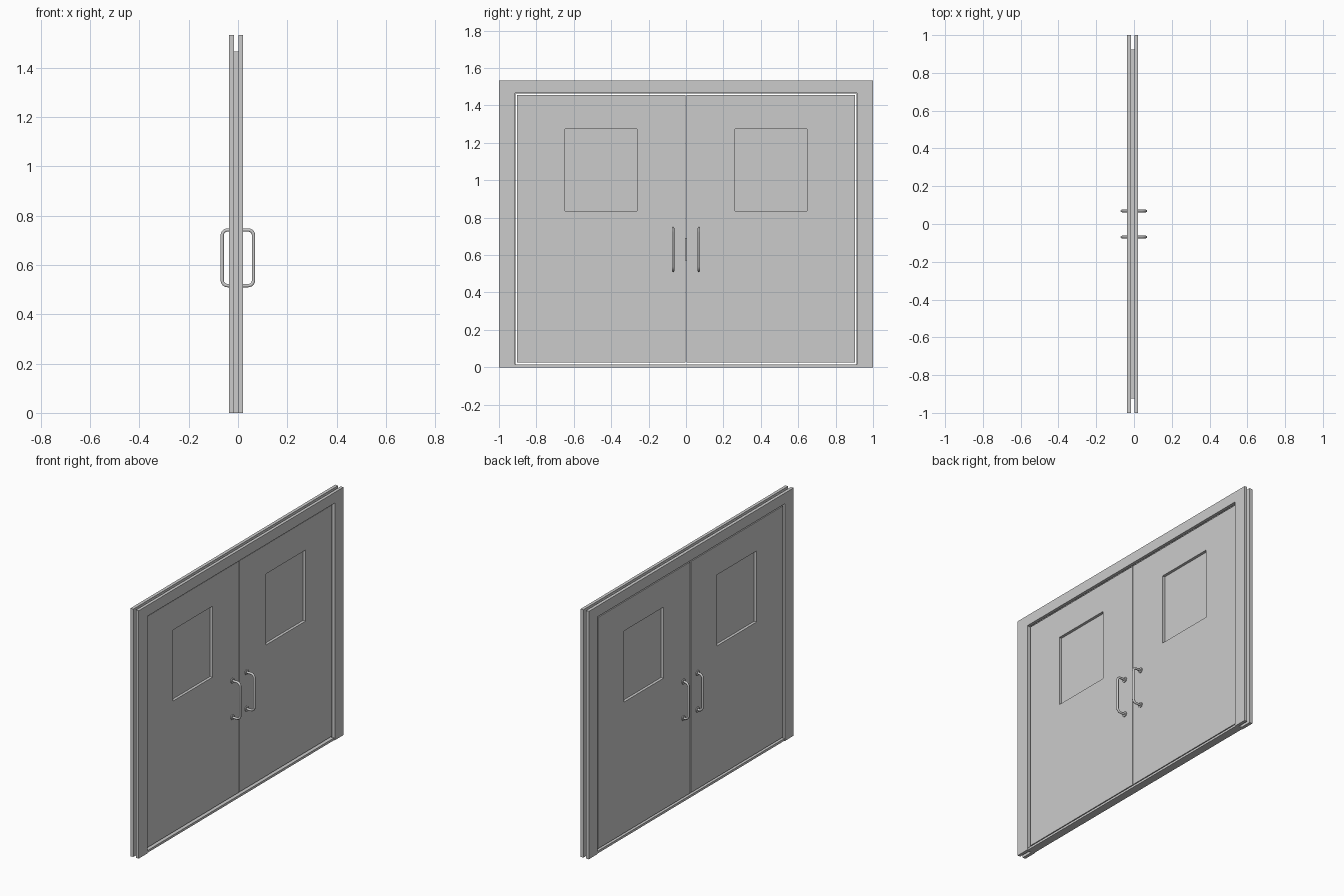
import bpy, bmesh, math

if "Cube" in bpy.data.objects:
    bpy.data.objects.remove(bpy.data.objects["Cube"])


def finish(name, bm):
    bmesh.ops.recalc_face_normals(bm, faces=bm.faces)
    me = bpy.data.meshes.new(name)
    bm.to_mesh(me)
    bm.free()
    ob = bpy.data.objects.new(name, me)
    bpy.context.collection.objects.link(ob)
    return ob


def extrude_x(bm, faces, depth):
    ext = bmesh.ops.extrude_face_region(bm, geom=faces)
    verts = [v for v in ext["geom"] if isinstance(v, bmesh.types.BMVert)]
    bmesh.ops.translate(bm, verts=verts, vec=(depth, 0, 0))


def profile(name, pts, x0, x1):
    # flat (y, z) outline given thickness along x
    bm = bmesh.new()
    f = bm.faces.new([bm.verts.new((x0, y, z)) for y, z in pts])
    extrude_x(bm, [f], x1 - x0)
    return finish(name, bm)


def rect(y0, y1, z0, z1):
    return [(y0, z0), (y1, z0), (y1, z1), (y0, z1)]


def arch(w, h, inner_w, inner_h):
    return [(-w, 0), (-w, h), (w, h), (w, 0),
            (inner_w, 0), (inner_w, inner_h), (-inner_w, inner_h), (-inner_w, 0)]


def framed_panel(name, outer, inner, x0, x1):
    # panel with a rectangular opening
    bm = bmesh.new()
    a = [bm.verts.new((x0, y, z)) for y, z in outer]
    b = [bm.verts.new((x0, y, z)) for y, z in inner]
    fs = [bm.faces.new((a[i], a[(i + 1) % 4], b[(i + 1) % 4], b[i])) for i in range(4)]
    extrude_x(bm, fs, x1 - x0)
    return finish(name, bm)


def handle(name, y, base, reach, z0, z1):
    # rounded U-shaped pull bar
    r = 0.022
    s = 1 if reach > base else -1
    pts = [(base, z0)]
    for cz, a0 in ((z0 + r, -90), (z1 - r, 0)):
        for i in range(7):
            a = math.radians(a0 + i * 15)
            pts.append((reach - s * r + s * r * math.cos(a), cz + r * math.sin(a)))
    pts.append((base, z1))
    cu = bpy.data.curves.new(name, 'CURVE')
    cu.dimensions = '3D'
    cu.bevel_depth = 0.007
    cu.bevel_resolution = 3
    cu.use_fill_caps = True
    sp = cu.splines.new('POLY')
    sp.points.add(len(pts) - 1)
    for p, (x, z) in zip(sp.points, pts):
        p.co = (x, y, z, 1)
    sp.use_smooth = True
    bpy.context.collection.objects.link(bpy.data.objects.new(name, cu))
    # round mounting flanges
    for part, z in (("lower", z0), ("upper", z1)):
        bpy.ops.mesh.primitive_cylinder_add(vertices=24, radius=0.016, depth=0.005,
                                            location=(base + s * 0.0025, y, z),
                                            rotation=(0, math.pi / 2, 0))
        fl = bpy.context.object
        fl.name = f"{name}_{part}_flange"
        bpy.ops.object.shade_smooth_by_angle()


BACK, FRONT = -0.030, 0.009      # door faces

# casings on both wall faces and the lining between them
profile("casing_front", arch(1.0, 1.532, 0.915, 1.466), 0.002, 0.021)
profile("casing_back", arch(1.0, 1.532, 0.915, 1.466), -0.036, -0.016)
profile("frame_lining", arch(0.925, 1.465, 0.912, 1.460), -0.016, 0.002)

# floor threshold
profile("threshold", rect(-0.915, 0.915, 0, 0.014), -0.032, 0.017)

# two leaves with recessed window panes and pull handles on both faces
for side, s in (("left", -1), ("right", 1)):
    y0, y1 = sorted((s * 0.004, s * 0.903))
    w0, w1 = sorted((s * 0.262, s * 0.647))
    framed_panel(f"door_{side}", rect(y0, y1, 0.026, 1.455),
                 rect(w0, w1, 0.836, 1.275), BACK, FRONT)
    profile(f"window_pane_{side}", rect(w0, w1, 0.836, 1.275), -0.013, -0.008)
    handle(f"handle_{side}_front", s * 0.069, FRONT, 0.063, 0.516, 0.742)
    handle(f"handle_{side}_back", s * 0.069, BACK, -0.064, 0.516, 0.742)

# latch plate in the gap between the leaves
profile("latch_plate", rect(-0.004, 0.004, 0.57, 0.69), -0.016, -0.004)
